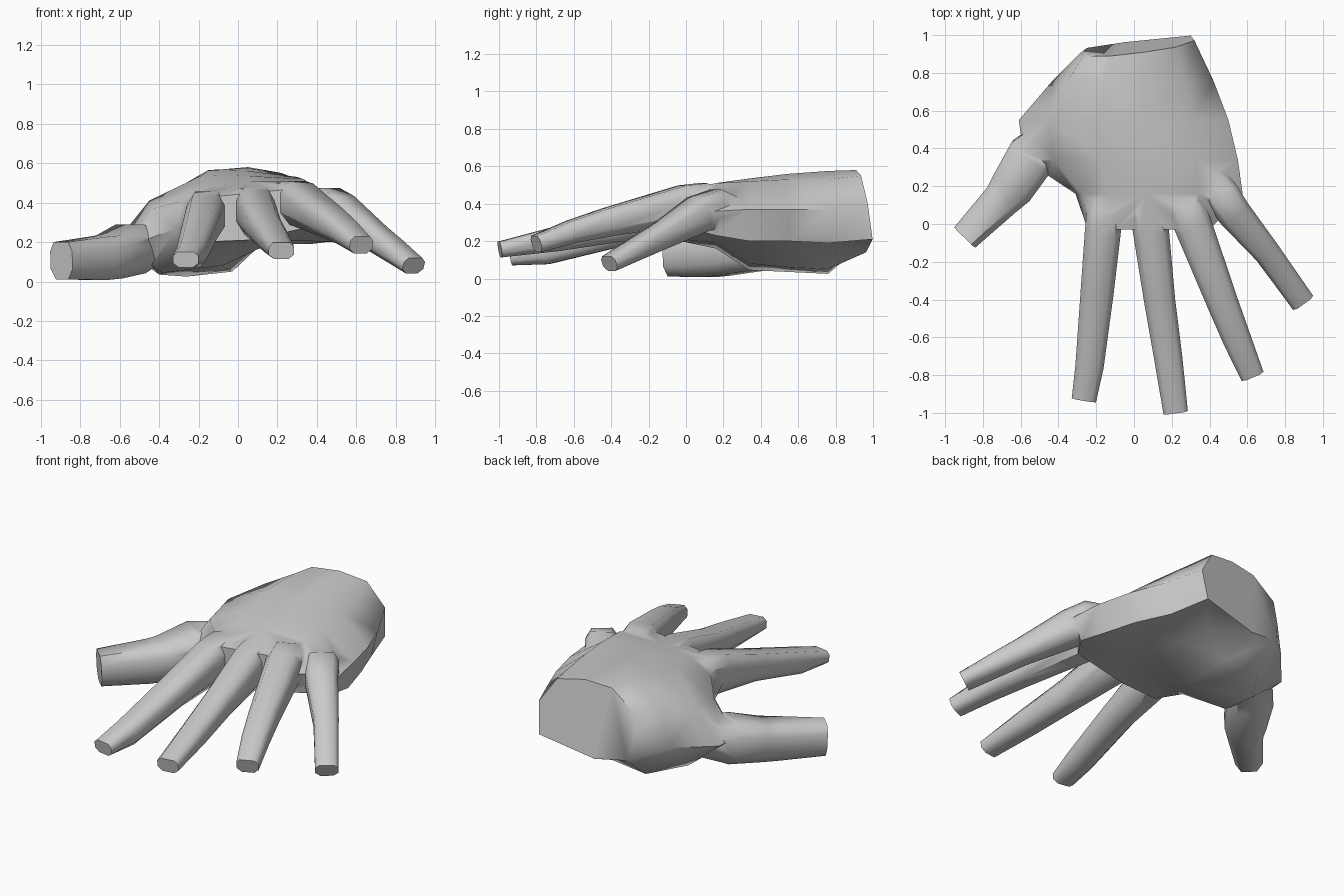
import bpy, bmesh, math
from mathutils import Vector


def loft(name, rings):
    """Skin a list of equal-length point rings and cap both ends."""
    bm = bmesh.new()
    vs = [[bm.verts.new(p) for p in r] for r in rings]
    n = len(vs[0])
    for a, b in zip(vs, vs[1:]):
        for i in range(n):
            bm.faces.new((a[i], a[(i + 1) % n], b[(i + 1) % n], b[i]))
    bm.faces.new(vs[0])
    bm.faces.new(vs[-1][::-1])
    bmesh.ops.triangulate(bm, faces=bm.faces)
    bmesh.ops.recalc_face_normals(bm, faces=bm.faces)
    me = bpy.data.meshes.new(name)
    bm.to_mesh(me)
    bm.free()
    ob = bpy.data.objects.new(name, me)
    bpy.context.collection.objects.link(ob)
    return ob


# chamfered box section shared by all digits
SECTION = [(-.5, .25), (-.33, .5), (.33, .5), (.5, .25),
           (.5, -.22), (.28, -.5), (-.28, -.5), (-.5, -.22)]


def digit(name, path):
    """Path entries: x, y, z, width, height."""
    pts = [Vector(p[:3]) for p in path]
    rings = []
    for i, p in enumerate(path):
        d = pts[min(i + 1, len(pts) - 1)] - pts[max(i - 1, 0)]
        d.normalize()
        side = d.cross(Vector((0, 0, 1))).normalized()
        up = side.cross(d)
        rings.append([pts[i] + side * u * p[3] + up * v * p[4] for u, v in SECTION])
    return loft(name, rings)


# palm: (y, skew along x, tilt along z, x/z outline), wrist to knuckles
stations = [
    (.96, .13, .15, [(-.28, .30), (-.27, .45), (-.12, .565), (.05, .58), (.22, .55),
                     (.32, .40), (.30, .21), (.15, .18), (-.05, .14), (-.25, .17)]),
    (.76, 0, 0, [(-.43, .23), (-.35, .45), (-.15, .565), (.05, .575), (.27, .53),
                 (.42, .37), (.37, .19), (.12, .19), (-.03, .05), (-.26, .025)]),
    (.55, 0, 0, [(-.61, .21), (-.45, .41), (-.18, .54), (.05, .56), (.30, .53),
                 (.50, .37), (.45, .20), (.12, .20), (-.05, .06), (-.40, .035)]),
    (.34, 0, 0, [(-.58, .17), (-.43, .37), (-.18, .50), (.05, .535), (.33, .52),
                 (.55, .37), (.51, .20), (.20, .21), (-.08, .08), (-.38, .045)]),
    (.16, 0, 0, [(-.31, .27), (-.28, .41), (-.14, .48), (.06, .51), (.34, .51),
                 (.575, .36), (.52, .23), (.20, .23), (.00, .19), (-.22, .16)]),
    (-.03, 0, 0, [(-.245, .30), (-.22, .39), (-.12, .43), (.08, .45), (.28, .47),
                  (.40, .40), (.38, .28), (.20, .24), (.05, .21), (-.18, .20)]),
]
hand = loft("hand", [[(x, y + s * x - t * (z - .2), z) for x, z in pts]
                     for y, s, t, pts in stations])

# four fingers and the thumb, rooted inside the palm, running to the tip
digits = [
    digit("index_finger", [(-.13, .22, .33, .14, .16), (-.155, .06, .345, .19, .22),
                           (-.165, -.04, .325, .19, .23), (-.195, -.36, .25, .175, .16),
                           (-.235, -.75, .14, .15, .13), (-.265, -.93, .11, .13, .08)]),
    digit("middle_finger", [(.05, .22, .35, .14, .16), (.075, .06, .37, .19, .21),
                            (.09, -.04, .35, .19, .23), (.135, -.40, .27, .165, .16),
                            (.18, -.70, .21, .15, .13), (.22, -.995, .155, .13, .085)]),
    digit("ring_finger", [(.21, .24, .37, .14, .16), (.28, .08, .41, .19, .20),
                          (.31, 0, .395, .20, .21), (.47, -.42, .30, .165, .15),
                          (.545, -.61, .25, .15, .12), (.625, -.80, .185, .125, .09)]),
    digit("little_finger", [(.39, .28, .35, .14, .14), (.46, .16, .375, .19, .20),
                            (.52, .07, .345, .18, .19), (.70, -.145, .22, .14, .13),
                            (.79, -.27, .155, .135, .11), (.89, -.41, .08, .13, .085)]),
    digit("thumb", [(-.42, .50, .19, .16, .18), (-.54, .36, .165, .26, .25),
                    (-.645, .195, .125, .235, .22), (-.70, .13, .118, .20, .22),
                    (-.895, -.07, .105, .155, .19)]),
]

# merge the digits into the palm as one skin, then remove the sources
bpy.context.view_layer.objects.active = hand
hand.select_set(True)
for d in digits:
    mod = hand.modifiers.new("join_" + d.name, 'BOOLEAN')
    mod.operation = 'UNION'
    mod.solver = 'EXACT'
    mod.object = d
    bpy.ops.object.modifier_apply(modifier=mod.name)
    bpy.data.objects.remove(d)
bpy.ops.object.shade_smooth_by_angle(angle=math.radians(60))
